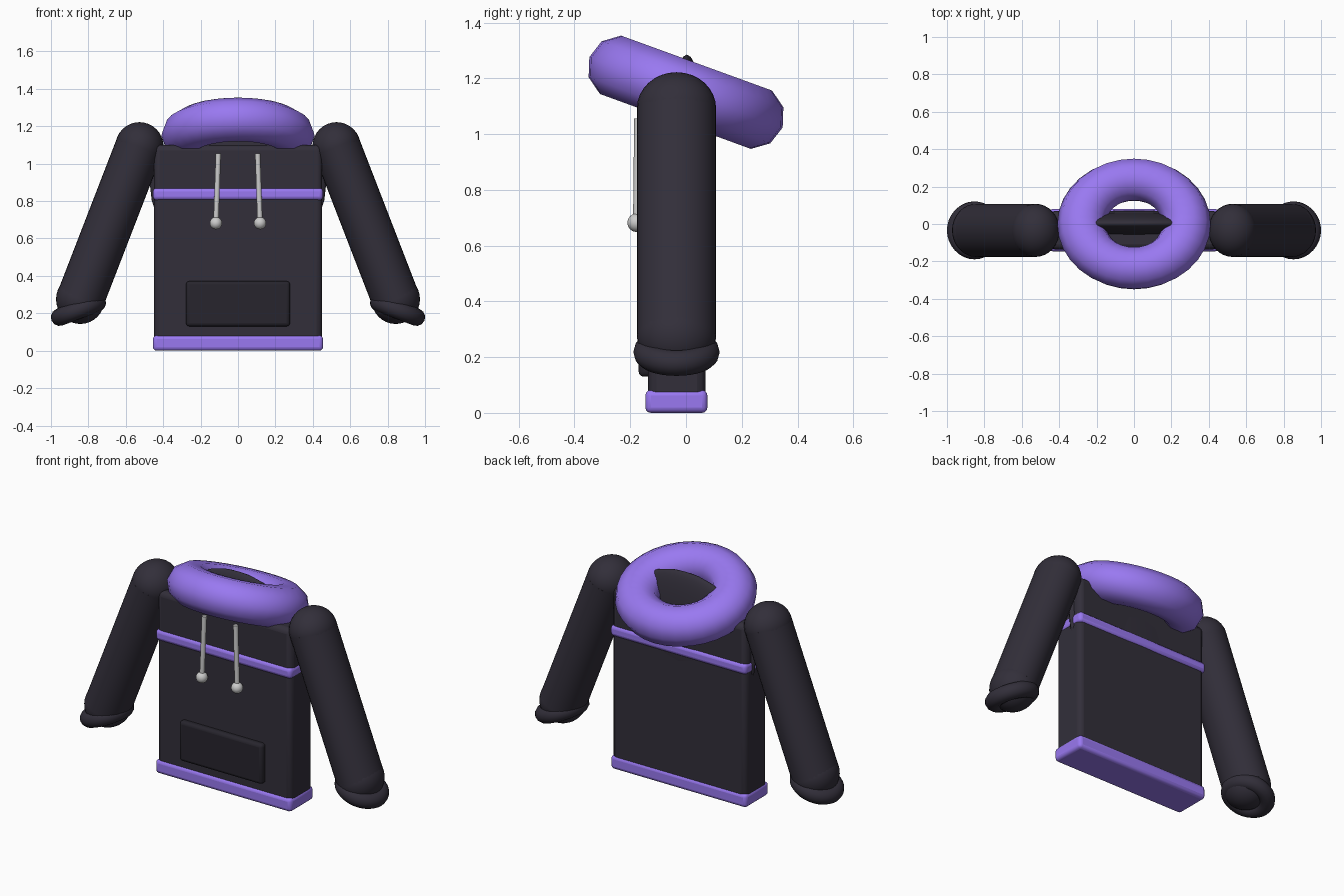
import bpy
from math import radians
from mathutils import Vector

if "Cube" in bpy.data.objects:
    bpy.data.objects.remove(bpy.data.objects["Cube"])


def material(name, rgb):
    m = bpy.data.materials.new(name)
    m.diffuse_color = (*rgb, 1)
    m.use_nodes = True
    m.node_tree.nodes["Principled BSDF"].inputs["Base Color"].default_value = m.diffuse_color
    return m


DARK = material("charcoal", (0.032, 0.028, 0.042))
POCKET = material("dark_charcoal", (0.02, 0.018, 0.026))
PURPLE = material("purple", (0.32, 0.19, 0.88))
CORD = material("pale_grey", (0.72, 0.72, 0.75))
MID_Y = -0.034


def finish(name, mat):
    ob = bpy.context.object
    ob.name = name
    ob.data.materials.append(mat)
    bpy.ops.object.shade_smooth_by_angle(angle=radians(40))
    return ob


def box(name, lo, hi, mat, bevel):
    lo, hi = Vector(lo), Vector(hi)
    bpy.ops.mesh.primitive_cube_add(size=1, location=(lo + hi) / 2)
    bpy.context.object.scale = hi - lo
    bpy.ops.object.transform_apply(location=False, rotation=False, scale=True)
    ob = finish(name, mat)
    mod = ob.modifiers.new("soft_edges", "BEVEL")
    mod.width, mod.segments = bevel, 3
    return ob


def ellipsoid(name, loc, radii, mat, tilt=0):
    bpy.ops.mesh.primitive_uv_sphere_add(segments=32, ring_count=16, radius=1,
                                         location=loc, rotation=(0, tilt, 0))
    bpy.context.object.scale = radii
    return finish(name, mat)


def tube(name, a, b, r, mat, depth_scale=1.0):
    a, b = Vector(a), Vector(b)
    d = b - a
    bpy.ops.mesh.primitive_cylinder_add(vertices=32, radius=r, depth=d.length, location=(a + b) / 2)
    ob = bpy.context.object
    ob.rotation_euler = d.to_track_quat('Z', 'Y').to_euler()
    # the track puts local Y in the vertical plane of the tube, local X along depth
    ob.scale = (depth_scale, 1, 1)
    return finish(name, mat)


# body with flattened shoulder dome
box("torso", (-0.45, -0.136, 0.03), (0.45, 0.07, 1.1), DARK, 0.03)
ellipsoid("shoulder_dome", (0, 0.003, 0.88), (0.47, 0.07, 0.405), DARK)

# trim bands and pocket
box("hem_band", (-0.455, -0.146, 0), (0.455, 0.077, 0.082), PURPLE, 0.02)
box("chest_stripe", (-0.455, -0.146, 0.805), (0.455, 0.08, 0.87), PURPLE, 0.02)
box("front_pocket", (-0.278, -0.17, 0.13), (0.278, -0.12, 0.372), POCKET, 0.018)

# hood roll, tipped backwards
bpy.ops.mesh.primitive_torus_add(major_radius=0.28, minor_radius=0.13, major_segments=32,
                                 minor_segments=10, location=(0, 0, 1.15),
                                 rotation=(radians(-20), 0, 0))
bpy.context.object.scale = (1, 0.9, 0.9)
hood = finish("hood_roll", PURPLE)
hood.data.polygons.foreach_set("use_smooth", [True] * len(hood.data.polygons))
bpy.ops.object.shade_smooth()

for s, side in ((-1, "left"), (1, "right")):
    # sleeve with rounded ends
    top = (s * 0.527, MID_Y, 1.092)
    wrist = (s * 0.843, MID_Y, 0.275)
    sleeve = tube(side + "_sleeve", top, wrist, 0.128, DARK)
    # widen front to back
    mesh, rot = sleeve.data, sleeve.rotation_euler.to_matrix()
    for v in mesh.vertices:
        p = rot @ v.co
        p.y *= 1.11
        v.co = rot.inverted() @ p
    ellipsoid(side + "_shoulder_cap", top, (0.129, 0.142, 0.13), DARK)
    ellipsoid(side + "_sleeve_end", wrist, (0.13, 0.142, 0.132), DARK)
    # cuff ring
    bpy.ops.mesh.primitive_torus_add(major_radius=0.108, minor_radius=0.047, major_segments=32,
                                     minor_segments=12, location=(s * 0.853, MID_Y, 0.218),
                                     rotation=(0, s * radians(21), 0))
    finish(side + "_cuff", DARK)
    # drawstring and bead
    tube(side + "_drawstring", (s * 0.105, -0.172, 1.055), (s * 0.118, -0.176, 0.68), 0.014, CORD)
    ellipsoid(side + "_drawstring_bead", (s * 0.118, -0.177, 0.682), (0.033,) * 3, CORD)
